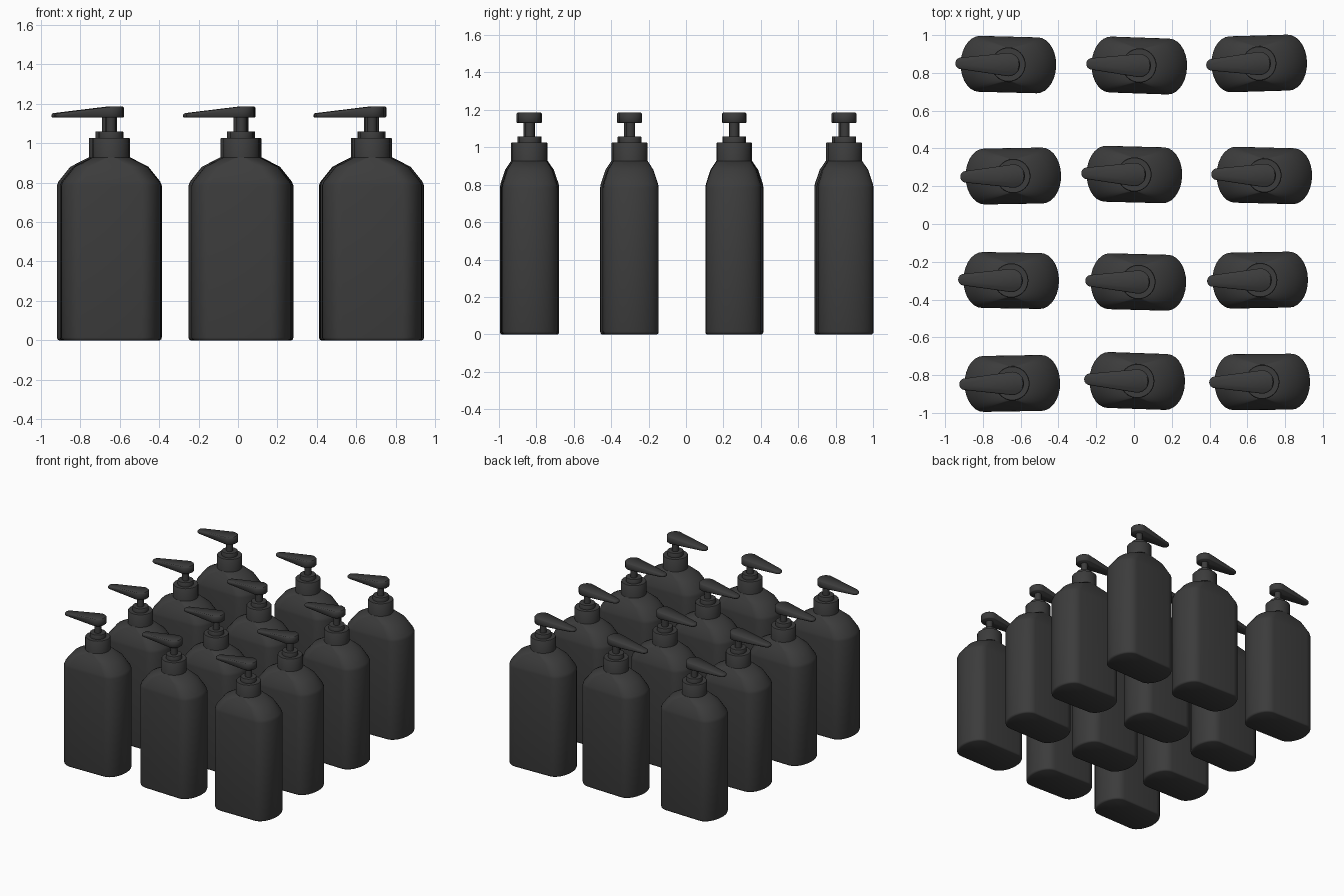
import bpy, bmesh
from math import radians, pi, cos, sin

cube = bpy.data.objects.get("Cube")
if cube:
    bpy.data.objects.remove(cube)

mat = bpy.data.materials.new("charcoal plastic")
mat.use_nodes = True
GREY = (0.045, 0.045, 0.045, 1)
mat.diffuse_color = GREY
mat.node_tree.nodes["Principled BSDF"].inputs["Base Color"].default_value = GREY


def loft(name, rings, sharp=40):
    """Skin a stack of equal-length rings and cap both ends."""
    bm = bmesh.new()
    loops = [[bm.verts.new(p) for p in ring] for ring in rings]
    n = len(loops[0])
    for low, high in zip(loops, loops[1:]):
        for i in range(n):
            j = (i + 1) % n
            bm.faces.new((low[i], low[j], high[j], high[i]))
    bm.faces.new(loops[0][::-1])
    bm.faces.new(loops[-1])
    bmesh.ops.recalc_face_normals(bm, faces=bm.faces)
    mesh = bpy.data.meshes.new(name)
    bm.to_mesh(mesh)
    bm.free()
    mesh.shade_smooth()
    mesh.set_sharp_from_angle(angle=radians(sharp))
    mesh.materials.append(mat)
    return mesh


def oval(flat, end, half_depth, z, n=14):
    """Straight front and back with elliptical ends."""
    pts = []
    for side in (1, -1):
        for i in range(n + 1):
            a = -pi / 2 + pi * i / n
            pts.append((side * (flat + end * cos(a)), side * half_depth * sin(a), z))
    return pts


def lathe(name, profile, n=32):
    return loft(name, [[(r * cos(2 * pi * i / n), r * sin(2 * pi * i / n), z)
                        for i in range(n)] for r, z in profile])


def spout_ring(inset, height, n=12):
    """Tapered teardrop outline; height gives z from x."""
    pts = []
    for cx, r, start in ((0, 0.062, -pi / 2), (-0.25, 0.031, pi / 2)):
        for i in range(n + 1):
            a = start + pi * i / n
            x = cx + (r - inset) * cos(a)
            pts.append((x, (r - inset) * sin(a), height(x)))
    return pts


def spout_top(x):
    return 1.185 - 0.035 * min(1, max(0, (-0.05 - x) / 0.23))


# Bottle body: flat-sided oval with sloping shoulders
body = loft("body", [
    oval(0.150, 0.092, 0.140, 0),
    oval(0.152, 0.098, 0.146, 0.005),
    oval(0.153, 0.100, 0.148, 0.015),
    oval(0.153, 0.100, 0.148, 0.785),
    oval(0.147, 0.098, 0.145, 0.805),
    oval(0.095, 0.090, 0.121, 0.880),
    oval(0.010, 0.082, 0.091, 0.928),
], 45)

# Screw cap, collar and pump stem
neck = lathe("neck", [(0.091, 0.90), (0.091, 1.022), (0.088, 1.026)])
collar = lathe("collar", [(0.058, 1.02), (0.058, 1.056), (0.056, 1.059)])
stem = lathe("stem", [(0.025, 1.05), (0.025, 1.14)], 20)

# Pump head with tapered spout
spout = loft("spout", [
    spout_ring(0.005, lambda x: 1.130),
    spout_ring(0, lambda x: 1.135),
    spout_ring(0, lambda x: spout_top(x) - 0.006),
    spout_ring(0.006, spout_top),
], 50)

# Each bottle: x, y and turn in degrees
PLACES = [
    (-0.665, 0.844, -1.5), (0.028, 0.839, -2), (0.663, 0.850, 1.7),
    (-0.639, 0.254, 1), (0.002, 0.262, -1.5), (0.690, 0.257, -1.5),
    (-0.650, -0.299, -1), (0.023, -0.307, -1.5), (0.668, -0.297, 1),
    (-0.644, -0.844, 1), (0.017, -0.831, -2), (0.679, -0.836, 0.5),
]
for k, (x, y, turn) in enumerate(PLACES, 1):
    for mesh in (body, neck, collar, stem, spout):
        ob = bpy.data.objects.new(f"bottle_{k}_{mesh.name}", mesh)
        ob.location = (x, y, 0)
        ob.rotation_euler.z = radians(turn)
        bpy.context.collection.objects.link(ob)
